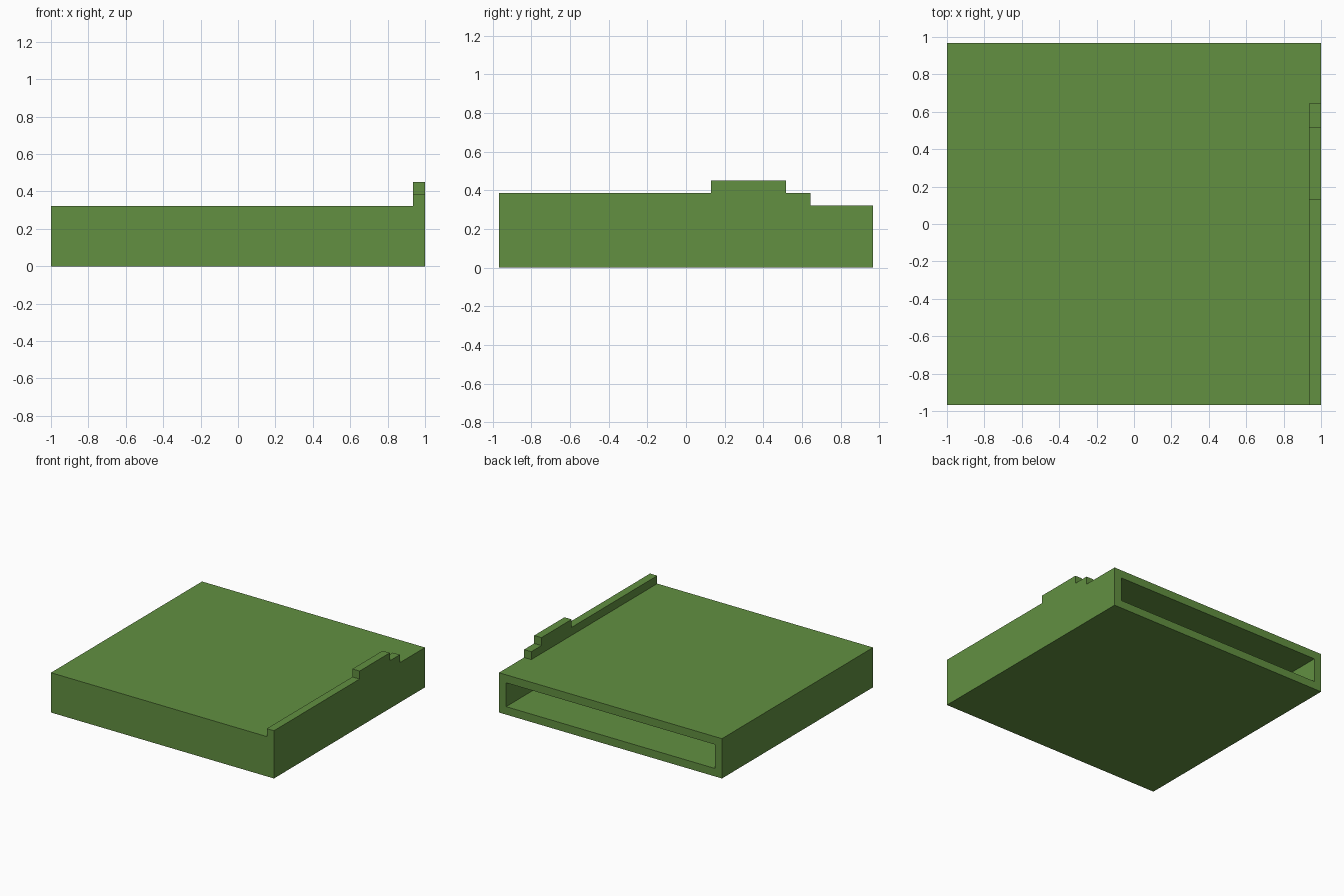
import bpy
import bmesh
from mathutils import Matrix, Vector

default = bpy.data.objects.get("Cube")
if default:
    bpy.data.objects.remove(default, do_unlink=True)

U = 2 / 31  # one block of the model's grid
WIDTH, DEPTH, HEIGHT = 31 * U, 30 * U, 5 * U

green = bpy.data.materials.new("leaf green")
green.use_nodes = True
colour = (0.122, 0.279, 0.053, 1)
green.diffuse_color = colour
green.node_tree.nodes["Principled BSDF"].inputs["Base Color"].default_value = colour


def add_object(name, bm):
    bmesh.ops.recalc_face_normals(bm, faces=bm.faces[:])
    mesh = bpy.data.meshes.new(name)
    bm.to_mesh(mesh)
    bm.free()
    mesh.materials.append(green)
    obj = bpy.data.objects.new(name, mesh)
    bpy.context.scene.collection.objects.link(obj)
    return obj


# Hollow body, open at the back with walls one block thick
bm = bmesh.new()
bmesh.ops.create_cube(bm, size=1)
bmesh.ops.transform(bm, verts=bm.verts[:], matrix=Matrix.Translation((0, 0, HEIGHT / 2))
                    @ Matrix.Diagonal((WIDTH, DEPTH, HEIGHT, 1)))
bm.normal_update()
back = max(bm.faces, key=lambda f: f.normal.y)
bmesh.ops.inset_region(bm, faces=[back], thickness=U, use_even_offset=True)
pocket = bmesh.ops.extrude_discrete_faces(bm, faces=[back])["faces"][0]
bmesh.ops.translate(bm, verts=pocket.verts[:], vec=(0, U - DEPTH, 0))
add_object("hollow_body", bm)

# Stepped rail along the left edge, as a side profile in blocks (y, z)
profile = [(-15, 5), (10, 5), (10, 6), (8, 6), (8, 7), (2, 7), (2, 6), (-15, 6)]
bm = bmesh.new()
side = bm.faces.new([bm.verts.new(Vector((WIDTH / 2 - U, y * U, z * U))) for y, z in profile])
grown = bmesh.ops.extrude_face_region(bm, geom=[side], use_keep_orig=True)["geom"]
bmesh.ops.translate(bm, verts=[v for v in grown if isinstance(v, bmesh.types.BMVert)],
                    vec=(U, 0, 0))
add_object("stepped_rail", bm)
